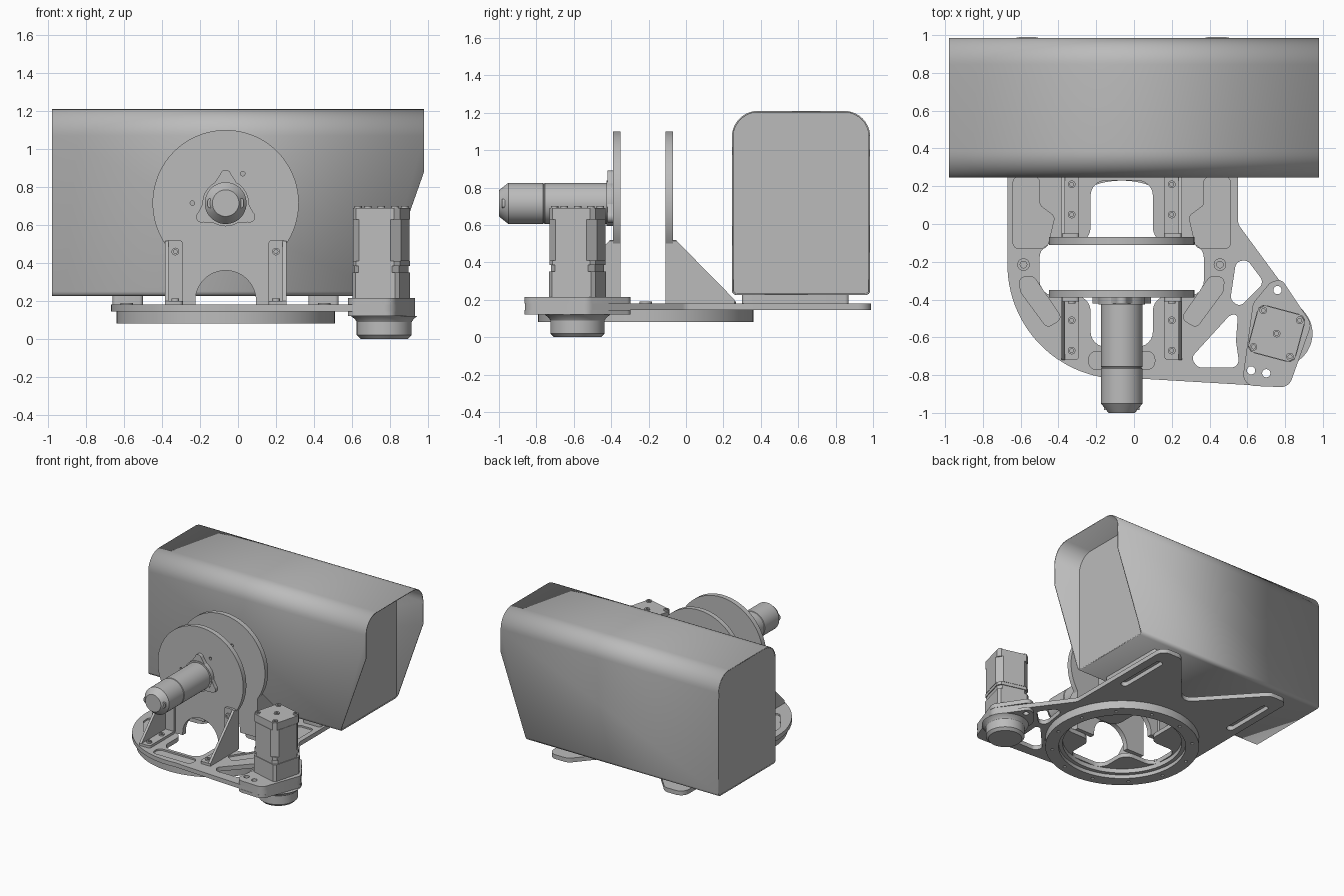
import bpy, bmesh, math
from mathutils import Vector, Matrix

cube = bpy.data.objects.get("Cube")
if cube:
    bpy.data.objects.remove(cube, do_unlink=True)

grey = bpy.data.materials.new("plain grey")
grey.use_nodes = True
grey.diffuse_color = (0.5, 0.5, 0.5, 1)
grey.node_tree.nodes["Principled BSDF"].inputs["Base Color"].default_value = (0.5, 0.5, 0.5, 1)

CX, CY, CZ = -0.065, -0.215, 0.715      # turntable centre and wheel axle height
AXES = {"x": ((0, 1, 0), (0, 0, 1), (1, 0, 0)),
        "y": ((1, 0, 0), (0, 0, 1), (0, -1, 0)),
        "z": ((1, 0, 0), (0, 1, 0), (0, 0, 1))}


def frame(axis, origin):
    m = Matrix(AXES[axis]).transposed().to_4x4()
    m.translation = origin
    return m


def finish(name, mesh):
    obj = bpy.data.objects.new(name, mesh)
    bpy.context.collection.objects.link(obj)
    mesh.materials.clear()
    mesh.materials.append(grey)
    bpy.ops.object.select_all(action="DESELECT")
    obj.select_set(True)
    bpy.context.view_layer.objects.active = obj
    bpy.ops.object.shade_smooth_by_angle(angle=math.radians(30))
    return obj


def arc(cx, cy, r, a0=0, a1=360, n=32):
    full = abs(a1 - a0) == 360
    angles = [math.radians(a0 + (a1 - a0) * i / n) for i in range(n if full else n + 1)]
    return [(cx + r * math.cos(a), cy + r * math.sin(a)) for a in angles]


def rounded(points, radius, seg=6):
    """Round every clear corner of a closed outline."""
    pts = [Vector(p) for p in points]
    out = []
    for i, p in enumerate(pts):
        a, b = pts[i - 1] - p, pts[(i + 1) % len(pts)] - p
        half = a.angle(b) / 2
        if half > math.radians(82):
            out.append(tuple(p))
            continue
        t = min(radius / math.tan(half), 0.48 * a.length, 0.48 * b.length)
        r = t * math.tan(half)
        a.normalize()
        b.normalize()
        c = p + (a + b).normalized() * (r / math.sin(half))
        u, v = p + a * t - c, p + b * t - c
        sweep = math.atan2(u.x * v.y - u.y * v.x, u.dot(v))
        for k in range(seg + 1):
            s = sweep * k / seg
            out.append((c.x + u.x * math.cos(s) - u.y * math.sin(s),
                        c.y + u.x * math.sin(s) + u.y * math.cos(s)))
    return out


def rect(x0, x1, y0, y1):
    return [(x0, y0), (x1, y0), (x1, y1), (x0, y1)]


def flip(points):
    return [(2 * CX - x, y) for x, y in points]


def prism(name, outline, a0, a1, axis="z", holes=()):
    """Flat outline with holes, extruded from a0 to a1 along an axis."""
    cu = bpy.data.curves.new(name, "CURVE")
    cu.dimensions, cu.fill_mode, cu.extrude = "2D", "BOTH", (a1 - a0) / 2
    for loop in [outline, *holes]:
        s = cu.splines.new("POLY")
        s.points.add(len(loop) - 1)
        for q, (u, v) in zip(s.points, loop):
            q.co = (u, v, 0, 1)
        s.use_cyclic_u = True
    tmp = bpy.data.objects.new(name, cu)
    bpy.context.collection.objects.link(tmp)
    mesh = bpy.data.meshes.new_from_object(tmp.evaluated_get(bpy.context.evaluated_depsgraph_get()))
    bpy.data.objects.remove(tmp)
    origin = [0, 0, 0]
    origin["xyz".index(axis)] = (a0 + a1) / 2
    mesh.transform(frame(axis, origin))
    bm = bmesh.new()
    bm.from_mesh(mesh)
    bmesh.ops.remove_doubles(bm, verts=bm.verts, dist=1e-5)
    bmesh.ops.recalc_face_normals(bm, faces=bm.faces)
    bm.to_mesh(mesh)
    return finish(name, mesh)


def lathe(name, profile, origin, axis="z"):
    """Spin (radius, height) points round an axis."""
    bm = bmesh.new()
    vs = [bm.verts.new((r, 0, h)) for r, h in profile]
    es = [bm.edges.new(pair) for pair in zip(vs, vs[1:])]
    bmesh.ops.spin(bm, geom=vs + es, cent=(0, 0, 0), axis=(0, 0, 1), angle=2 * math.pi, steps=48)
    bmesh.ops.remove_doubles(bm, verts=bm.verts, dist=1e-5)
    bmesh.ops.recalc_face_normals(bm, faces=bm.faces)
    mesh = bpy.data.meshes.new(name)
    bm.to_mesh(mesh)
    mesh.transform(frame(axis, origin))
    return finish(name, mesh)


def screw(name, origin, axis="z", r=0.02):
    lathe(name, [(0, 0.004), (r * 0.5, 0.004), (r * 0.5, 0.012), (r, 0.012), (r, -0.005)], origin, axis)


# Base plate: lower layer with through holes, upper layer with pockets as well
base = rounded([(-0.67, 0.99)] + arc(CX, CY, 0.605, 180, 276, 28) +
               [(0.82, -0.865), (0.94, -0.53), (0.55, 0.0), (0.55, 0.99),
                (0.37, 0.99), (-0.05, 0.5), (-0.5, 0.99)], 0.07)
opening = rounded([(-0.23, -0.65), (0.1, -0.65), (0.1, -0.38), (0.37, -0.38), (0.37, -0.1), (0.1, -0.1),
                   (0.1, 0.23), (-0.23, 0.23), (-0.23, -0.1), (-0.5, -0.1), (-0.5, -0.38), (-0.23, -0.38)], 0.08)
windows = [rounded([(0.54, -0.2), (0.6, -0.19), (0.69, -0.31), (0.56, -0.44), (0.51, -0.4)], 0.04),
           rounded([(0.3, -0.71), (0.51, -0.48), (0.55, -0.48), (0.54, -0.62), (0.56, -0.76), (0.34, -0.76)], 0.04)]
slots = [rounded(rect(x - 0.03, x + 0.03, 0.4, 0.85), 0.03) for x in (-0.58, 0.45)]
bolts = arc(CX, CY, 0.52, 0, 360, 6)
bolt_holes = [arc(x, y, 0.018, n=12) for x, y in bolts]
mount_holes = [arc(x, y, 0.022, n=16) for x, y in ((0.76, -0.35), (0.62, -0.775), (0.7, -0.79))]
through = [opening] + windows + slots + bolt_holes + mount_holes
side = rounded([(-0.64, 0.25), (-0.64, -0.13), (-0.46, -0.13), (-0.42, 0.04), (-0.5, 0.1), (-0.5, 0.25)], 0.03)
wedge = rounded([(-0.61, -0.28), (-0.53, -0.28), (-0.38, -0.5), (-0.46, -0.55), (-0.6, -0.36)], 0.03)
front = rounded(rect(-0.24, 0.11, -0.77, -0.675), 0.04)
prism("base_plate_lower", base, 0.145, 0.167, "z", through)
prism("base_plate_upper", base, 0.167, 0.18, "z",
      through + [side, flip(side), wedge, flip(wedge), front])
for x, y in bolts:
    prism("bolt_washer", arc(x, y, 0.033, n=20), 0.18, 0.19, "z", [arc(x, y, 0.018, n=12)])

# Turntable ring under the plate
prism("bearing_ring", arc(CX, CY, 0.575, n=72), 0.08, 0.145, "z",
      [arc(CX, CY, 0.475, n=72)] + [arc(x, y, 0.013, n=10) for x, y in arc(CX, CY, 0.525, 15, 375, 12)])
prism("bearing_ledge", arc(CX, CY, 0.475, n=72), 0.11, 0.145, "z", [arc(CX, CY, 0.445, n=72)])

# Wheel-shaped uprights with an arched foot
upright = (arc(CX, CZ, 0.385, -33.8, 213.8, 72) + [(CX - 0.32, 0.18), (CX - 0.16, 0.18)] +
           arc(CX, 0.2, 0.16, 180, 0, 24) + [(CX + 0.16, 0.18), (CX + 0.32, 0.18)])
pin_holes = [arc(x, z, 0.012, n=12) for x, z in ((0.025, 0.87), (-0.24, 0.715))]
for name, y in (("front_upright", -0.39), ("back_upright", -0.11)):
    prism(name, upright, y, y + 0.04, "y", pin_holes)

# Gusset brackets, mirrored left to right and front to back
for sx in (-1, 1):
    xs = sorted((CX + sx * 0.32, CX + sx * 0.225))
    web = sorted((CX + sx * 0.32, CX + sx * 0.3))
    for y0, sy in ((-0.07, 1), (-0.39, -1)):
        prism("bracket_web", [(y0, 0.18), (y0, 0.515), (y0 + sy * 0.02, 0.515),
                              (y0 + sy * 0.33, 0.2), (y0 + sy * 0.33, 0.18)], *web, "x")
        prism("bracket_upright", rounded(rect(*xs, 0.18, 0.52), 0.02), *sorted((y0, y0 + sy * 0.02)), "y")
        prism("bracket_foot", rounded(rect(*xs, *sorted((y0, y0 + sy * 0.33))), 0.02), 0.18, 0.2)
        for d in (0.12, 0.28):
            screw("bracket_screw", (CX + sx * 0.265, y0 + sy * d, 0.2))
    screw("bracket_screw", (CX + sx * 0.265, -0.41, 0.46), "y")

# Drive motor on the front upright
lathe("drive_motor", [(0, 0.61), (0.07, 0.61), (0.11, 0.56), (0.11, 0.375), (0.106, 0.372),
                      (0.106, 0.368), (0.11, 0.365), (0.11, 0), (0, 0)], (CX, -0.39, CZ), "y")
lathe("motor_flange", [(0, 0.035), (0.122, 0.035), (0.122, 0), (0, 0)], (CX, -0.39, CZ), "y")
lobes = []
for a in (90, 210, 330):
    c, s = math.cos(math.radians(a)), math.sin(math.radians(a))
    lobes += arc(CX + 0.145 * c, CZ + 0.145 * s, 0.03, a - 80, a + 80, 10)
    lobes += arc(CX, CZ, 0.115, a + 35, a + 85, 6)
prism("motor_mount", lobes, -0.42, -0.39, "y")
for sx in (-1, 1):
    prism("motor_terminal", rounded(rect(*sorted((CX + sx * 0.045, CX + sx * 0.095)), CZ - 0.025, CZ + 0.025), 0.015),
          -0.985, -0.95, "y")

# Geared motor with its mounting plates and pulley housing
PX, PY = 0.755, -0.58
turn = Matrix.Rotation(math.radians(-15), 2)


def turned(points):
    return [tuple(Vector((PX, PY)) + turn @ Vector(p)) for p in points]


def square(h, r, seg=1):
    return turned(rounded(rect(-h, h, -h, h), r, seg))


pad = rounded([(0.57, -0.855), (0.82, -0.865), (0.94, -0.53), (0.78, -0.29), (0.72, -0.31), (0.63, -0.42)], 0.06)
prism("motor_pad", pad, 0.18, 0.215, "z", mount_holes)
prism("housing_pad", pad, 0.12, 0.145, "z", mount_holes)
for name, h, r, z0, z1 in (("gearbox", 0.128, 0.02, 0.215, 0.35), ("gearbox_joint", 0.122, 0.03, 0.35, 0.385),
                           ("motor_lower_cap", 0.128, 0.025, 0.385, 0.41), ("motor_body", 0.131, 0.045, 0.41, 0.63),
                           ("motor_upper_cap", 0.128, 0.025, 0.63, 0.69)):
    prism(name, square(h, r), z0, z1)
for x, y in turned([(0, 0)] + rect(-0.1, 0.1, -0.1, 0.1)):
    screw("motor_screw", (x, y, 0.688))
lathe("pulley_housing", [(0, 0), (0.125, 0), (0.145, 0.02), (0.145, 0.09), (0.155, 0.105), (0.175, 0.12), (0, 0.12)],
      (PX + 0.015, PY, 0))
lathe("pulley_cap", [(0, -0.001), (0.03, -0.001), (0.03, 0.01)], (PX + 0.015, PY, 0.001))

# Large cover: an open sleeve whose lower end slants inwards
def section(inset):
    y0, y1, z0, z1 = 0.245 + inset, 0.985 - inset, 0.225 + inset, 1.21 - inset
    top = rounded(rect(y0, y1, z0, z1), 0.14 - inset, 10)
    low = rounded(rect(y0, y1, z0, z1), 0.025, 4)
    mid = (z0 + z1) / 2
    return [p for p in low[:10]] + [p for p in top[22:] if p[1] > mid]


bm = bmesh.new()
ring = [bm.verts.new((-0.98, y, z)) for y, z in section(0)]
edges = [bm.edges.new((ring[i - 1], ring[i])) for i in range(len(ring))]
moved = bmesh.ops.extrude_edge_only(bm, edges=edges)["geom"]
bmesh.ops.translate(bm, verts=[g for g in moved if isinstance(g, bmesh.types.BMVert)], vec=(1.96, 0, 0))
bmesh.ops.bisect_plane(bm, geom=bm.verts[:] + bm.edges[:] + bm.faces[:], plane_co=(0.98, 0, 0.88),
                       plane_no=(0.65, 0, -0.23), clear_outer=True)
bmesh.ops.recalc_face_normals(bm, faces=bm.faces)
mesh = bpy.data.meshes.new("cover_sleeve")
bm.to_mesh(mesh)
sleeve = finish("cover_sleeve", mesh)
thick = sleeve.modifiers.new("thickness", "SOLIDIFY")
thick.thickness, thick.offset = 0.008, -1
prism("cover_left_panel", section(0.006), 0.735, 0.745, "x")
prism("cover_right_panel", section(0.006), -0.979, -0.969, "x")

# Cover feet on the plate arms
for x0, x1 in ((-0.66, -0.5), (0.37, 0.53)):
    prism("cover_foot", rounded(rect(x0, x1, 0.3, 0.87), 0.02), 0.18, 0.23)
